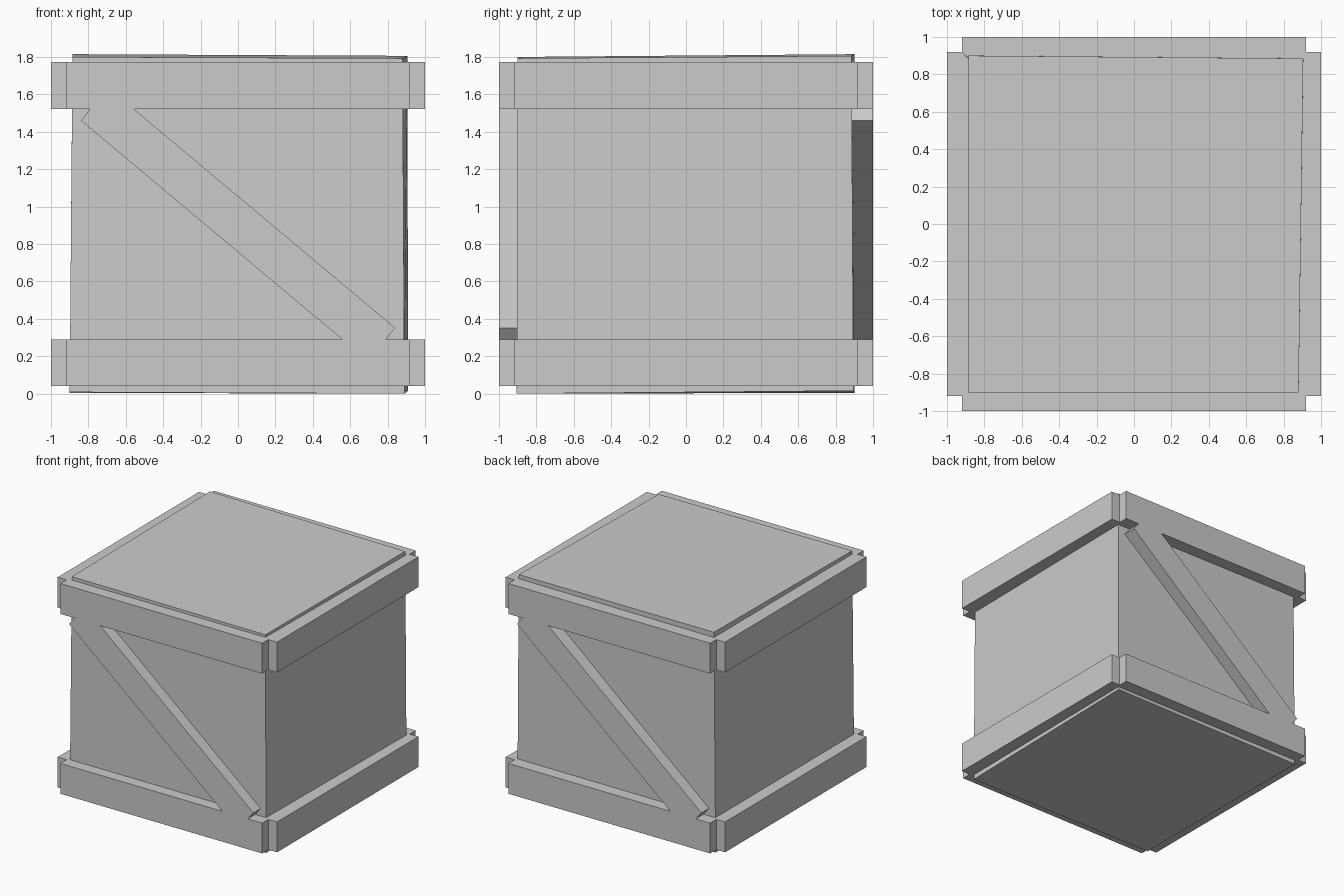
import bpy, bmesh, math
from mathutils import Matrix

if "Cube" in bpy.data.objects:
    bpy.data.objects.remove(bpy.data.objects["Cube"])

grey = bpy.data.materials.new("plain grey")
grey.diffuse_color = (0.6, 0.6, 0.6, 1)
grey.use_nodes = True
grey.node_tree.nodes["Principled BSDF"].inputs["Base Color"].default_value = grey.diffuse_color


def make_object(name, bm):
    bmesh.ops.recalc_face_normals(bm, faces=bm.faces)
    mesh = bpy.data.meshes.new(name)
    bm.to_mesh(mesh)
    bm.free()
    mesh.materials.append(grey)
    obj = bpy.data.objects.new(name, mesh)
    bpy.context.collection.objects.link(obj)
    return obj


def prism(name, outline, offset, turn):
    """Extrude a flat outline by offset, then turn it about the z axis."""
    bm = bmesh.new()
    face = bm.faces.new([bm.verts.new(p) for p in outline])
    new = bmesh.ops.extrude_face_region(bm, geom=[face])["geom"]
    verts = [v for v in new if isinstance(v, bmesh.types.BMVert)]
    bmesh.ops.translate(bm, verts=verts, vec=offset)
    bmesh.ops.transform(bm, matrix=Matrix.Rotation(turn, 4, "Z"), verts=bm.verts)
    return make_object(name, bm)


# Crate body: a slightly crooked box, corners front-left round to back-left
bottom = [(-0.90, -0.905, 0.008), (0.89, -0.905, 0.0), (0.91, 0.895, 0.015), (-0.90, 0.90, 0.004)]
top = [(-0.885, -0.90, 1.80), (0.88, -0.90, 1.793), (0.905, 0.885, 1.806), (-0.885, 0.90, 1.815)]
bm = bmesh.new()
lo = [bm.verts.new(p) for p in bottom]
hi = [bm.verts.new(p) for p in top]
bm.faces.new(lo[::-1])
bm.faces.new(hi)
for i in range(4):
    j = (i + 1) % 4
    bm.faces.new((lo[i], lo[j], hi[j], hi[i]))
make_object("crate_body", bm)

# Mitred boards around the top and bottom, one on each side
board = [(-0.92, -1), (0.92, -1), (0.92, -0.92), (0.85, -0.85), (-0.85, -0.85), (-0.92, -0.92)]
sides = ["front", "right", "back", "left"]
for level, z in (("bottom", 0.04), ("top", 1.522)):
    for i, side in enumerate(sides):
        prism(f"{level}_board_{side}", [(x, y, z) for x, y in board],
              (0, 0, 0.25), i * math.pi / 2)

# Diagonal braces between the boards, front and back only
half = [(-0.84, 1.46), (-0.79, 1.522), (-0.557, 1.522)]
brace = half + [(-x, 1.812 - z) for x, z in half]
for side, turn in (("front", 0), ("back", math.pi)):
    prism(f"diagonal_brace_{side}", [(x, -1, z) for x, z in brace], (0, 0.15, 0), turn)
